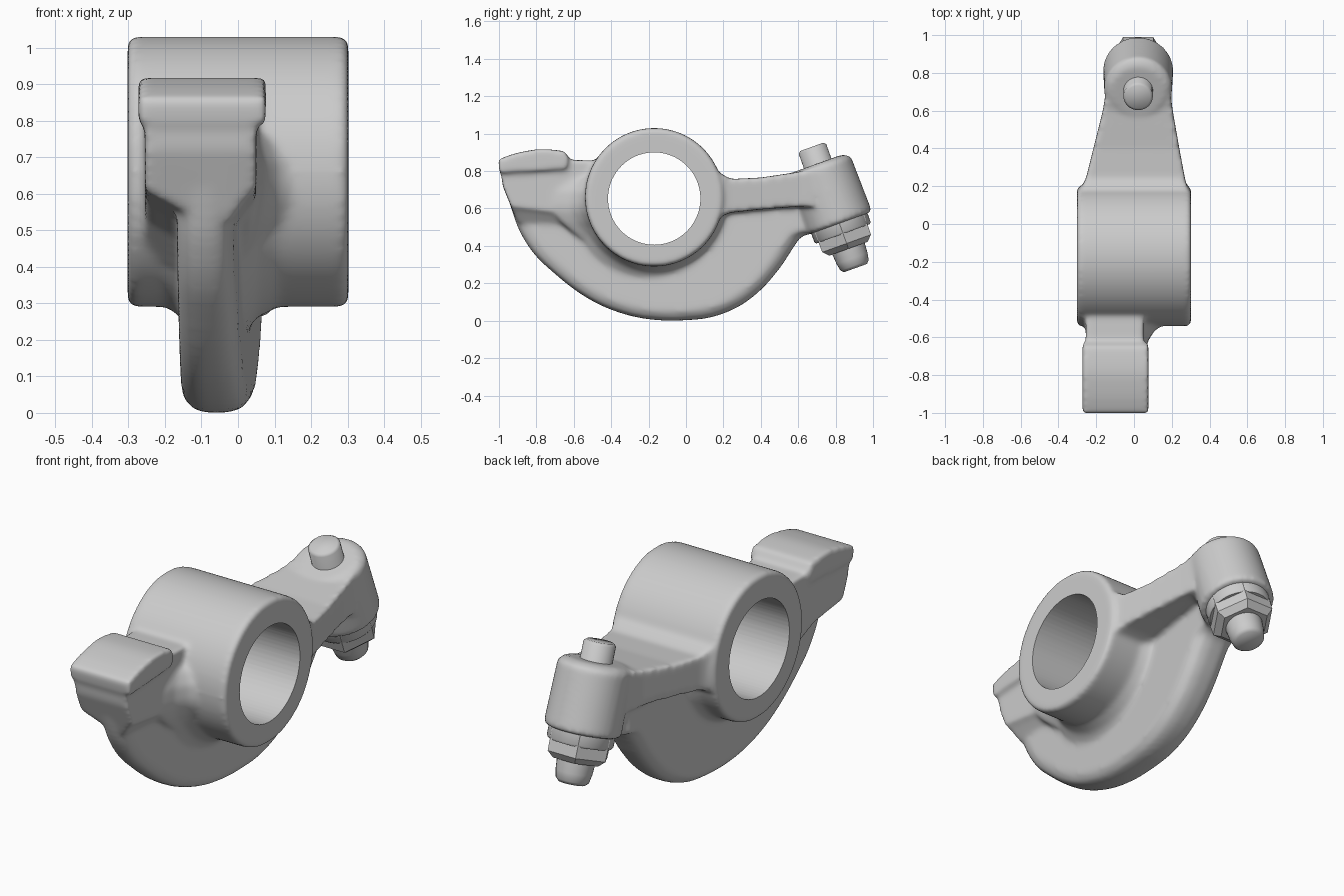
import bpy, bmesh, math
from mathutils import Vector

if "Cube" in bpy.data.objects:
    bpy.data.objects.remove(bpy.data.objects["Cube"])

HUB_Y, HUB_Z = -0.17, 0.66


def loft(name, rings):
    """Closed solid skinned through equal-length rings of points."""
    bm = bmesh.new()
    vs = [[bm.verts.new(p) for p in ring] for ring in rings]
    n = len(vs[0])
    for a, b in zip(vs, vs[1:]):
        for i in range(n):
            j = (i + 1) % n
            bm.faces.new((a[i], a[j], b[j], b[i]))
    bm.faces.new(vs[0])
    bm.faces.new(vs[-1])
    bmesh.ops.recalc_face_normals(bm, faces=bm.faces)
    me = bpy.data.meshes.new(name)
    bm.to_mesh(me)
    bm.free()
    ob = bpy.data.objects.new(name, me)
    bpy.context.collection.objects.link(ob)
    return ob


def lathe(name, origin, axis, stations, n=48):
    """Turned solid: stations are (distance along axis, radius)."""
    o, d = Vector(origin), Vector(axis).normalized()
    q = d.to_track_quat('Z', 'Y')
    angles = [2 * math.pi * i / n for i in range(n)]
    return loft(name, [[o + d * t + q @ Vector((r * math.cos(a), r * math.sin(a), 0))
                        for a in angles] for t, r in stations])


def side_ring(profile, x):
    return [(x, y, z) for y, z in profile]


def spline(pts, steps=4):
    """Catmull-Rom curve through an open list of 2D points."""
    p = [Vector(v) for v in [pts[0]] + pts + [pts[-1]]]
    out = []
    for a, b, c, d in zip(p, p[1:], p[2:], p[3:]):
        for k in range(steps):
            t = k / steps
            out.append(0.5 * (2 * b + (c - a) * t + (2 * a - 5 * b + 4 * c - d) * t * t
                              + (3 * b - a - 3 * c + d) * t ** 3))
    return out + [p[-1]]


# Hub barrel
hub = lathe("rocker_body", (0, HUB_Y, HUB_Z), (1, 0, 0),
            [(-0.302, 0.355), (-0.29, 0.37), (0.29, 0.37), (0.302, 0.355)], 72)

# Crescent web: slightly skewed towards +x at the back, rounded rim
web_profile = spline([(-0.94, 0.62), (-0.89, 0.48), (-0.81, 0.355), (-0.7, 0.25), (-0.58, 0.155),
                      (-0.45, 0.08), (-0.3, 0.027), (-0.15, 0.003), (0.0, 0.003), (0.14, 0.02),
                      (0.28, 0.075), (0.4, 0.165), (0.5, 0.28), (0.57, 0.385), (0.62, 0.45),
                      (0.7, 0.47)]) + [(0.72, 0.66), (-0.15, 0.68), (-0.85, 0.7)]


def web_ring(x, scale, skew):
    return [(x + skew * (y + 0.9), -0.12 + (y + 0.12) * scale, 0.6 + (z - 0.6) * scale)
            for y, z in web_profile]


web = loft("web", [web_ring(-0.168, 0.93, 0.02), web_ring(-0.14, 0.985, 0.025),
                   web_ring(-0.115, 1.0, 0.03), web_ring(-0.065, 1.0, 0.045),
                   web_ring(-0.035, 0.98, 0.055), web_ring(-0.015, 0.92, 0.06)])

# Fillet collar where the lower half of the hub meets the web
collar = loft("collar", [
    [(x, HUB_Y + r * math.cos(a), HUB_Z + r * math.sin(a))
     for a in (math.radians(185 + 170 * i / 24) for i in range(25))]
    for x, r in ((-0.21, 0.36), (-0.16, 0.395), (-0.05, 0.45), (0.015, 0.445),
                 (0.05, 0.4), (0.13, 0.36))])

# Valve end: neck with rounded underside, side fillet, curved contact pad
neck_profile = [(-0.995, 0.84), (-0.98, 0.72), (-0.935, 0.61), (-0.85, 0.6), (-0.7, 0.58),
                (-0.58, 0.53), (-0.45, 0.44), (-0.45, 0.855), (-0.63, 0.86)]


def neck_ring(x, drop):
    return [(x, y + (0.4 * drop if y < -0.9 and z < 0.65 else 0), z - (drop if z < 0.65 else 0))
            for y, z in neck_profile]


neck = loft("neck", [neck_ring(-0.255, 0), neck_ring(-0.24, 0.01), neck_ring(-0.165, 0.05),
                     neck_ring(-0.02, 0.085), neck_ring(0.035, 0.01), neck_ring(0.05, 0)])
gusset_outline = [(-0.02, -0.74), (0.05, -0.72), (0.075, -0.62), (0.11, -0.565),
                  (0.17, -0.525), (0.17, -0.42), (-0.02, -0.42)]
gusset = loft("gusset", [[(x * s, -0.42 + (y + 0.42) * s, z) for x, y in gusset_outline]
                         for z, s in ((0.4, 0.3), (0.47, 0.6), (0.53, 0.83), (0.58, 0.96),
                                      (0.62, 1), (0.69, 0.97), (0.75, 0.8), (0.79, 0.5))])
pad_profile = [(-1.006, 0.86)] + spline([(-0.97, 0.875), (-0.9, 0.897), (-0.78, 0.917),
                                         (-0.65, 0.907)]) + [(-0.625, 0.87), (-0.64, 0.81), (-0.995, 0.79)]
pad = loft("pad", [side_ring(pad_profile, x) for x in (-0.273, 0.076)])

# Tapering arm running up into the boss: (y, left x, right x, bottom z, top z)
arm = loft("arm", [[(l, y, b), (r, y, b), (r, y, t), (l, y, t)] for y, l, r, b, t in (
    (0.02, -0.29, 0.29, 0.46, 0.9), (0.13, -0.29, 0.29, 0.51, 0.86),
    (0.18, -0.285, 0.285, 0.555, 0.79), (0.24, -0.255, 0.27, 0.578, 0.757),
    (0.4, -0.215, 0.24, 0.595, 0.765), (0.6, -0.165, 0.205, 0.61, 0.795),
    (0.68, -0.152, 0.195, 0.61, 0.82), (0.75, -0.13, 0.175, 0.61, 0.855))])

# Tilted boss at the pushrod end
STUD, TILT = (0.022, 0.67, 0.935), (0, 0.34, -0.94)
boss = lathe("boss", STUD, TILT, [(0.1, 0.14), (0.118, 0.172), (0.13, 0.18), (0.43, 0.186), (0.442, 0.177)])

# Fuse the casting into one skin with soft blends
for ob in (hub, web, collar, neck, gusset, pad, arm, boss):
    ob.select_set(True)
bpy.context.view_layer.objects.active = hub
bpy.ops.object.join()
remesh = hub.modifiers.new("fuse", 'REMESH')
remesh.mode = 'VOXEL'
remesh.voxel_size = 0.012
soften = hub.modifiers.new("soften", 'SMOOTH')
soften.factor = 0.5
soften.iterations = 12

# Shaft bore cut after smoothing so it stays crisp
cutter = lathe("bore_cutter", (0, HUB_Y, 0.653), (1, 0, 0), [(-0.5, 0.247), (0.5, 0.247)], 72)
cutter.hide_render = True
bore = hub.modifiers.new("bore", 'BOOLEAN')
bore.operation = 'DIFFERENCE'
bore.solver = 'EXACT'
bore.object = cutter
for name in ("fuse", "soften", "bore"):
    bpy.ops.object.modifier_apply(modifier=name)
bpy.data.objects.remove(cutter)

# Adjuster screw, washer and lock nut
screw = lathe("adjuster_screw", STUD, TILT,
              [(0.006, 0.065), (0.018, 0.078), (0.58, 0.08), (0.585, 0.092), (0.64, 0.088),
               (0.68, 0.08), (0.695, 0.065)], 32)
washer = lathe("washer", STUD, TILT, [(0.42, 0.16), (0.49, 0.16), (0.5, 0.153)])
nut = lathe("lock_nut", STUD, TILT, [(0.44, 0.162), (0.555, 0.16), (0.585, 0.125)], 6)

for ob in (hub, screw, washer):
    bpy.ops.object.select_all(action='DESELECT')
    ob.select_set(True)
    bpy.context.view_layer.objects.active = ob
    bpy.ops.object.shade_smooth_by_angle(angle=math.radians(50))
